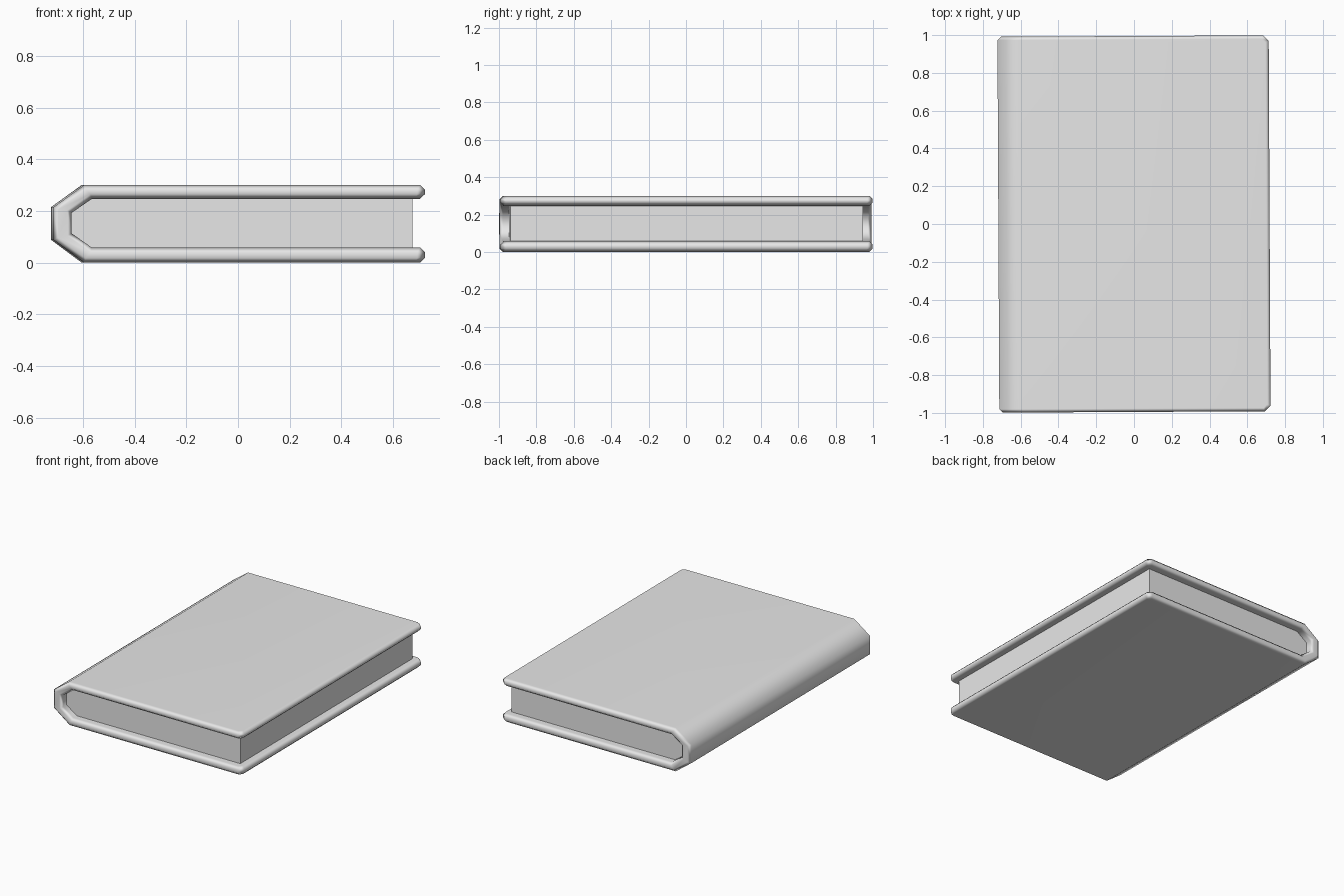
import bpy, bmesh, math
from mathutils import Matrix

default = bpy.data.objects.get("Cube")
if default:
    bpy.data.objects.remove(default, do_unlink=True)

grey = bpy.data.materials.new("light grey")
grey.use_nodes = True
colour = (0.8, 0.8, 0.8, 1)
grey.diffuse_color = colour
grey.node_tree.nodes["Principled BSDF"].inputs["Base Color"].default_value = colour

TURN = Matrix.Rotation(0.005, 4, "Z")  # the book lies very slightly askew
HALF = 0.995


def prism(profile, half):
    """Extrude an x-z outline along y, centred on y = 0."""
    bm = bmesh.new()
    face = bm.faces.new([bm.verts.new((x, -half, z)) for x, z in profile])
    new = bmesh.ops.extrude_face_region(bm, geom=[face])["geom"]
    verts = [g for g in new if isinstance(g, bmesh.types.BMVert)]
    bmesh.ops.translate(bm, verts=verts, vec=(0, 2 * half, 0))
    bmesh.ops.recalc_face_normals(bm, faces=bm.faces)
    return bm


def finish(bm, name):
    bm.transform(TURN)
    mesh = bpy.data.meshes.new(name)
    bm.to_mesh(mesh)
    bm.free()
    mesh.materials.append(grey)
    obj = bpy.data.objects.new(name, mesh)
    bpy.context.collection.objects.link(obj)
    return obj


# Outline of the cover: outside of the boards and spine, then the inside
outer = [(0.718, 0), (-0.6, 0), (-0.718, 0.088), (-0.718, 0.215), (-0.6, 0.3), (0.718, 0.3)]
inner = [(0.718, 0.247), (-0.57, 0.247), (-0.648, 0.193), (-0.648, 0.113), (-0.57, 0.058), (0.718, 0.058)]
bm = prism(outer + inner, HALF)

# Clipped corners on the fore edge
corners = [e for e in bm.edges
           if all(v.co.x > 0.7 for v in e.verts)
           and abs(e.verts[0].co.y - e.verts[1].co.y) < 0.001]
bmesh.ops.bevel(bm, geom=corners, offset=0.03, segments=1, affect="EDGES")

# Softened rim running around the boards and both spine ends
bm.normal_update()


def is_wall(face):
    n, c = face.normal, face.calc_center_median()
    return abs(n.z) < 0.1 and (abs(n.y) > 0.3 or c.x > 0.65)


rim = [e for e in bm.edges
       if sum(is_wall(f) for f in e.link_faces) == 1]
bmesh.ops.bevel(bm, geom=rim, offset=0.018, segments=1, affect="EDGES")
bmesh.ops.recalc_face_normals(bm, faces=bm.faces)
cover = finish(bm, "cover")

# Smooth the cover while keeping its broad faces flat
bpy.ops.object.select_all(action="DESELECT")
cover.select_set(True)
bpy.context.view_layer.objects.active = cover
bpy.ops.object.shade_smooth_by_angle(angle=math.radians(60))
weighted = cover.modifiers.new("flat boards", "WEIGHTED_NORMAL")
weighted.keep_sharp = True

# Page block fitted inside the cover
pages = [(0.67, z) if x > 0.6 else (x, z) for x, z in inner]
finish(prism(pages, 0.942), "pages")
